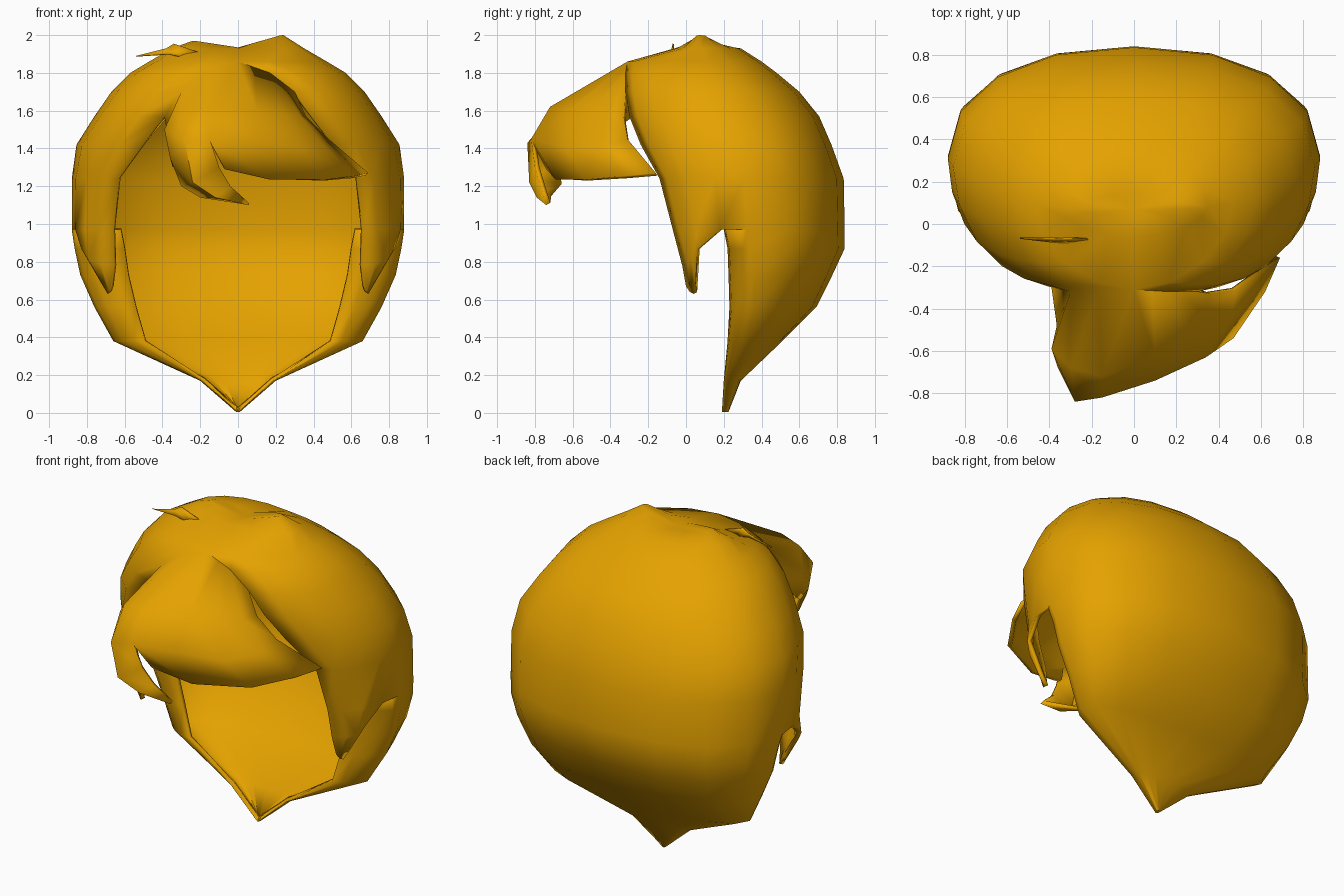
import bpy, bmesh
from math import sin, cos, pi

mat = bpy.data.materials.new("golden_hair")
mat.diffuse_color = (0.78, 0.36, 0.0, 1)


def make(name, grids, thickness):
    """Turn grids of points (rows of equal length) into one smooth sheet object."""
    bm = bmesh.new()
    for grid in grids:
        rows = [[bm.verts.new(p) for p in row] for row in grid]
        for a, b in zip(rows, rows[1:]):
            for i in range(len(a) - 1):
                bm.faces.new((a[i], a[i + 1], b[i + 1], b[i]))
    bmesh.ops.remove_doubles(bm, verts=bm.verts, dist=0.002)
    bmesh.ops.dissolve_degenerate(bm, edges=bm.edges, dist=0.001)
    bmesh.ops.recalc_face_normals(bm, faces=bm.faces)
    me = bpy.data.meshes.new(name)
    bm.to_mesh(me)
    bm.free()
    ob = bpy.data.objects.new(name, me)
    bpy.context.collection.objects.link(ob)
    me.materials.append(mat)
    bpy.context.view_layer.objects.active = ob
    ob.select_set(True)
    bpy.ops.object.shade_smooth_by_angle(angle=1.0)
    ob.select_set(False)
    sol = ob.modifiers.new("thickness", 'SOLIDIFY')
    sol.thickness = thickness
    sol.offset = -1


def ring(z, ex, ey, w, wy, by, n=4):
    """Horizontal section: front edge (ex, ey), widest (w, wy), back by."""
    half = []
    for i in range(n):
        t = i / n * pi / 2
        half.append((ex + (w - ex) * sin(t) ** 1.08, wy - (wy - ey) * cos(t) ** 1.08, z))
    for i in range(n + 1):
        t = i / n * pi / 2
        half.append((w * max(cos(t), 0) ** 0.9, wy + (by - wy) * sin(t) ** 0.9, z))
    half[-1] = (0, by, z)
    return half + [(-x, y, zz) for x, y, zz in half[-2::-1]]


def mirror(grid):
    return [[(-x, y, z) for x, y, z in row] for row in grid]


# Nape: lower back, ending in a point at the bottom
nape = [ring(*r) for r in (
    (0.005, 0.0, 0.19, 0.01, 0.21, 0.225),
    (0.17, 0.18, 0.20, 0.2, 0.24, 0.29),
    (0.38, 0.49, 0.22, 0.66, 0.32, 0.51),
    (0.56, 0.54, 0.23, 0.76, 0.36, 0.69),
    (0.73, 0.58, 0.225, 0.835, 0.36, 0.775),
    (0.87, 0.60, 0.22, 0.865, 0.35, 0.84),
    (0.97, 0.62, 0.20, 0.88, 0.32, 0.84))]

# Crown: upper dome with the face opening and a shallow dip along the parting
crown = [ring(*r) for r in (
    (0.97, 0.66, -0.07, 0.88, 0.32, 0.84),
    (1.24, 0.63, -0.14, 0.88, 0.31, 0.835),
    (1.42, 0.50, -0.24, 0.855, 0.27, 0.77),
    (1.57, 0.39, -0.30, 0.76, 0.22, 0.705),
    (1.70, 0.30, -0.32, 0.67, 0.17, 0.60),
    (1.80, 0.17, -0.32, 0.57, 0.12, 0.48),
    (1.86, 0.0, -0.31, 0.47, 0.10, 0.40),
    (1.93, 0.0, -0.06, 0.35, 0.08, 0.29),
    (2.00, 0.0, 0.03, 0.24, 0.07, 0.14))]
crown[-1] = [(x, y, 1.935 + (0.065 if x > 0 else 0.035) * min(1, abs(x) / 0.23)) for x, y, z in crown[-1]]
crown.append([(0, 0.07, 1.93)] * len(crown[0]))

# Sideburn locks, hanging from the lower rim of the crown
lock = [crown[0][:4],
        [(0.655, -0.02, 0.78), (0.73, 0.01, 0.79), (0.79, 0.03, 0.81), (0.83, 0.06, 0.87)],
        [(0.67, 0.0, 0.67), (0.68, 0.02, 0.64), (0.69, 0.04, 0.63), (0.72, 0.05, 0.68)]]

# Fringe: root welded to the crown opening, then two pointed locks
root = [
    [(-.30, -.32, 1.70), (-.17, -.32, 1.80), (0, -.31, 1.86), (.085, -.315, 1.83), (.17, -.32, 1.80), (.235, -.32, 1.75), (.30, -.32, 1.70)],
    [(-.39, -.59, 1.50), (-.3, -.68, 1.60), (-.15, -.72, 1.62), (.1, -.63, 1.60), (.25, -.53, 1.58), (.33, -.42, 1.57), (.36, -.33, 1.57)],
    [(-.36, -.68, 1.35), (-.28, -.84, 1.43), (-.15, -.82, 1.45), (.1, -.74, 1.43), (.34, -.63, 1.40), (.46, -.45, 1.41), (.48, -.31, 1.45)]]
right_lock = [root[2][2:],
              [(-.07, -.74, 1.29), (.17, -.69, 1.235), (.47, -.54, 1.235), (.62, -.32, 1.255), (.69, -.16, 1.27)]]
left_lock = [root[2][:3],
             [(-.30, -.67, 1.20), (-.24, -.83, 1.22), (-.10, -.80, 1.30)],
             [(-.20, -.72, 1.14), (-.12, -.79, 1.14), (-.04, -.77, 1.20)],
             [(.06, -.74, 1.10)] * 3]
# left flank joins the fringe back to the crown opening
flank = [[row[0] for row in root],
         [(-.39, -.30, 1.57), (-.365, -.48, 1.43), (-.345, -.62, 1.30)]]
make("hair", [nape, crown, lock, mirror(lock), root, right_lock, left_lock, flank], 0.025)

# Small stray tuft on top
make("stray_tuft", [[[(-.54, -.07, 1.89), (-.38, -.07, 1.93), (-.34, -.07, 1.955), (-.18, -.075, 1.90)],
                     [(-.54, -.07, 1.89), (-.37, -.09, 1.90), (-.27, -.09, 1.88), (-.18, -.075, 1.90)]]], 0.008)
